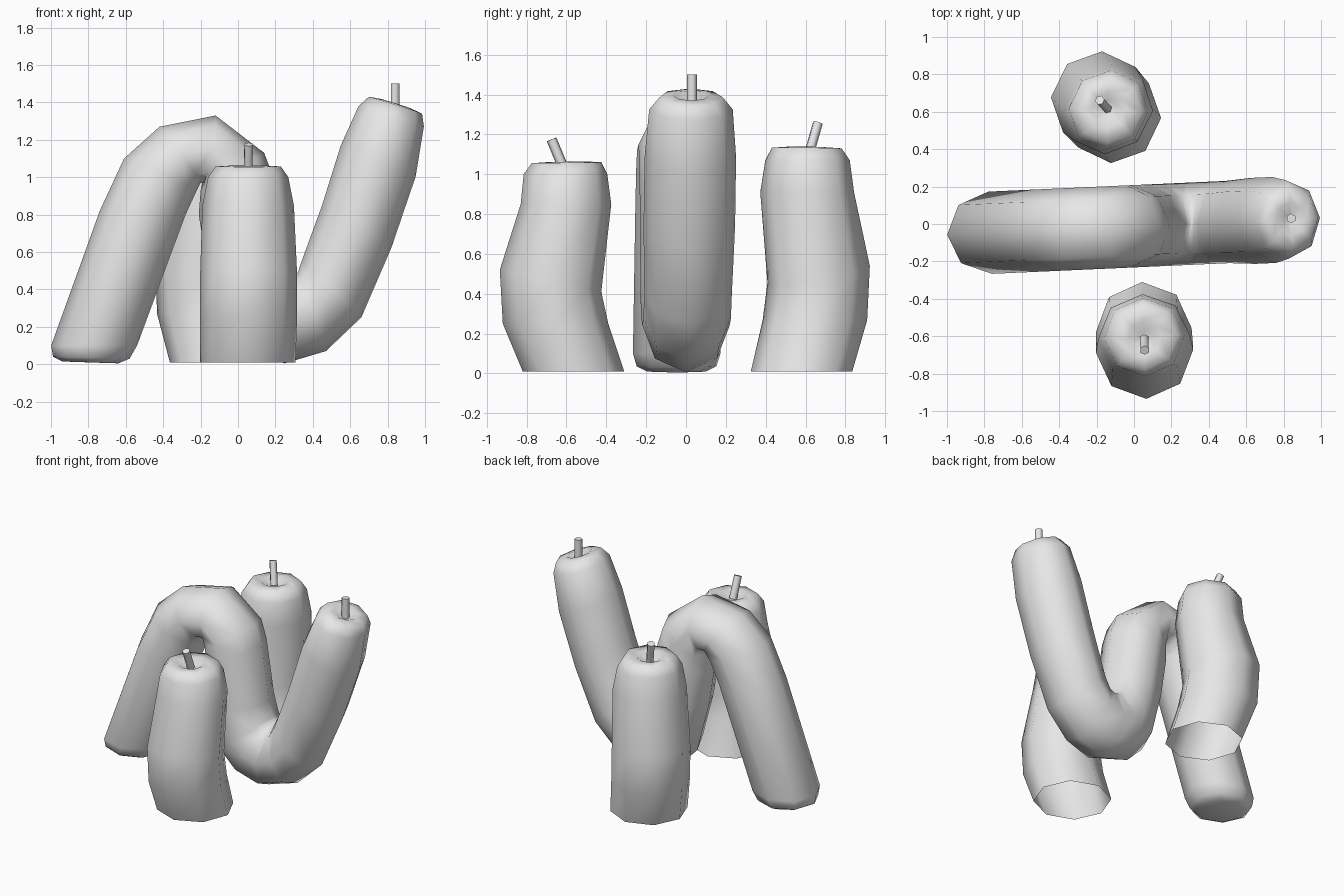
import bpy
import bmesh
import math
from mathutils import Matrix, Vector

SIDES = 8

default_cube = bpy.data.objects.get("Cube")
if default_cube:
    bpy.data.objects.remove(default_cube, do_unlink=True)

# One plain grey for every part
grey = bpy.data.materials.new("plain grey")
grey.use_nodes = True
grey.diffuse_color = (0.8, 0.8, 0.8, 1)
grey.node_tree.nodes["Principled BSDF"].inputs["Base Color"].default_value = (0.8, 0.8, 0.8, 1)


def finish(bm, name, matrix):
    """Turn a bmesh into a smooth grey object placed by a matrix."""
    bmesh.ops.recalc_face_normals(bm, faces=bm.faces)
    mesh = bpy.data.meshes.new(name)
    bm.to_mesh(mesh)
    bm.free()
    mesh.materials.append(grey)
    obj = bpy.data.objects.new(name, mesh)
    obj.matrix_world = matrix
    bpy.context.collection.objects.link(obj)
    bpy.ops.object.select_all(action='DESELECT')
    obj.select_set(True)
    bpy.context.view_layer.objects.active = obj
    bpy.ops.object.shade_smooth_by_angle(angle=math.radians(62))
    return obj


def bent_tube(name, sections, matrix, close_start):
    """Loft octagons; each section has two opposite points in xz and a half depth."""
    bm = bmesh.new()
    rings = []
    for ax, az, bx, bz, depth in sections:
        a, b = Vector((ax, 0, az)), Vector((bx, 0, bz))
        middle, half = (a + b) / 2, (a - b) / 2
        ring = []
        for i in range(SIDES):
            angle = math.tau * i / SIDES
            across = Vector((0, depth * math.sin(angle), 0))
            ring.append(bm.verts.new(middle + half * math.cos(angle) + across))
        rings.append(ring)
    for low, high in zip(rings, rings[1:]):
        for i in range(SIDES):
            j = (i + 1) % SIDES
            bm.faces.new((low[i], low[j], high[j], high[i]))
    bm.faces.new(rings[-1])
    if close_start:
        bm.faces.new(rings[0])
    return finish(bm, name, matrix)


def stem(name, base, tip, radius=0.026):
    """Small straight stalk between two points."""
    base, tip = Vector(base), Vector(tip)
    axis = tip - base
    bm = bmesh.new()
    bmesh.ops.create_cone(bm, cap_ends=True, segments=6, radius1=radius,
                          radius2=radius, depth=axis.length)
    turn = axis.to_track_quat('Z', 'Y').to_matrix().to_4x4()
    return finish(bm, name, Matrix.Translation((base + tip) / 2) @ turn)


# Long body: left leg, arch, down to a bend, then a raised arm with a dimpled end
long_sections = [
    (-.94, .015, -.64, .005, .15),
    (-.99, .04, -.58, .03, .2),
    (-1, .1, -.54, .1, .22),
    (-.74, .82, -.28, .8, .22),
    (-.61, 1.1, -.22, .93, .22),
    (-.42, 1.27, -.2, .97, .22),
    (-.12, 1.33, -.18, .97, .22),
    (.14, 1.13, -.2, .93, .22),
    (.19, 1, -.21, .8, .22),
    (.25, .6, -.17, .55, .22),
    (.28, .5, -.08, .2, .22),
    (.3, .48, .05, .07, .22),
    (.31, .48, .25, .005, .22),
    (.32, .49, .47, .07, .22),
    (.34, .55, .66, .25, .22),
    (.45, .85, .82, .62, .23),
    (.55, 1.17, .95, 1, .23),
    (.645, 1.38, .995, 1.27, .21),
    (.7, 1.43, .985, 1.34, .16),
    (.76, 1.42, .92, 1.37, .09),
    (.81, 1.37, .86, 1.355, .03),
]
slant = Matrix.Translation((0, -.012, 0)) @ Matrix.Rotation(.045, 4, 'Z')
bent_tube("long_body", long_sections, slant, True)
stem("long_body_stem", (.84, .03, 1.35), (.84, .03, 1.5))

# Short bent body, open underneath, dimpled on top; x points outward
short_sections = [
    (.195, .01, -.315, .01, .255),
    (.295, .25, -.235, .25, .26),
    (.31, .52, -.2, .41, .26),
    (.205, .85, -.25, .85, .245),
    (.19, 1, -.23, 1, .215),
    (.15, 1.055, -.2, 1.06, .175),
    (.08, 1.06, -.11, 1.065, .09),
    (.03, 1.03, -.05, 1.03, .04),
]


def short_body(name, x, y, heading, height):
    place = (Matrix.Translation((x, y, 0))
             @ Matrix.Rotation(math.radians(heading), 4, 'Z')
             @ Matrix.Diagonal((1, 1, height, 1)))
    bent_tube(name, short_sections, place, False)
    stem(name + "_stem", place @ Vector((-.01, 0, 1.03)), place @ Vector((.05, 0, 1.175)))


short_body("front_short_body", .055, -.625, -88, 1)
short_body("back_short_body", -.15, .625, 132, 1.07)
